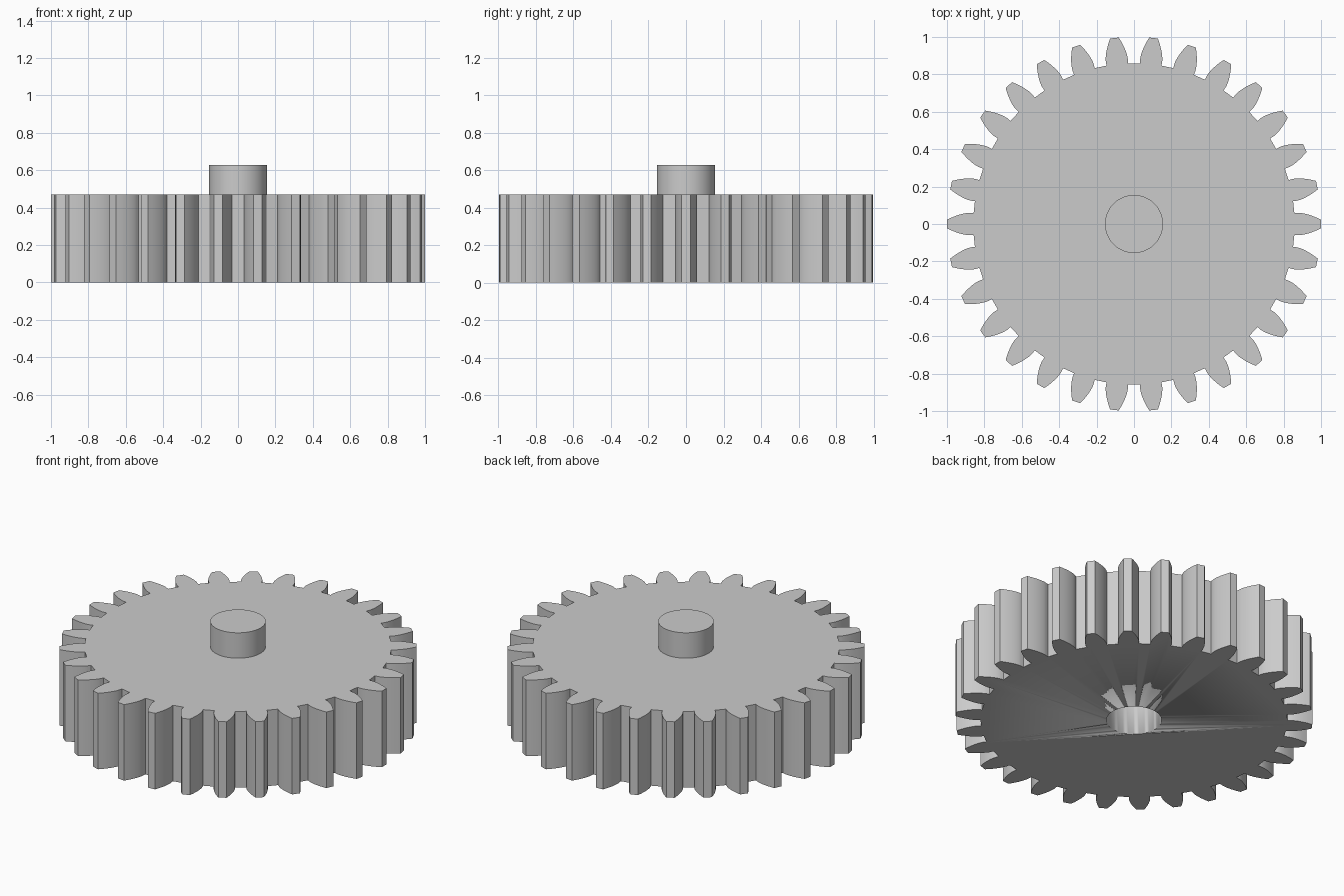
import bpy
import bmesh
from math import acos, cos, pi, radians, sin, sqrt, tan

# Remove the default cube
if "Cube" in bpy.data.objects:
    bpy.data.objects.remove(bpy.data.objects["Cube"], do_unlink=True)

# Gear proportions
TEETH = 30
TIP = 1.0
MODULE = 2 * TIP / (TEETH + 2)
PITCH = MODULE * TEETH / 2
ROOT = PITCH - 1.25 * MODULE
PRESSURE = radians(20)
BASE = PITCH * cos(PRESSURE)
THICK = 0.47
PEG_R = 0.155
PEG_TOP = 0.627
HOLE_DEPTH = 0.31
FLANK_STEPS = 8
SIDES = 64

grey = bpy.data.materials.new("plain grey")
grey.use_nodes = True
colour = (0.6, 0.6, 0.6, 1)
grey.diffuse_color = colour
grey.node_tree.nodes["Principled BSDF"].inputs["Base Color"].default_value = colour


def involute(angle):
    return tan(angle) - angle


def flank():
    """Polar points (radius, half angle) from the tooth root to its tip."""
    half_base = pi / (2 * TEETH) + involute(PRESSURE)
    points = [(ROOT, half_base)]
    for i in range(FLANK_STEPS + 1):
        r = BASE + (TIP - BASE) * (i / FLANK_STEPS) ** 1.5
        points.append((r, half_base - involute(acos(min(1, BASE / r)))))
    return points


def gear_outline():
    side = flank()
    tooth = [(r, -a) for r, a in side] + [(r, a) for r, a in reversed(side)]
    outline = []
    for k in range(TEETH):
        turn = 2 * pi * k / TEETH
        outline += [(r * cos(turn + a), r * sin(turn + a)) for r, a in tooth]
    return outline


def circle(radius):
    return [(radius * cos(2 * pi * i / SIDES), radius * sin(2 * pi * i / SIDES))
            for i in range(SIDES)]


def prism(name, outline, z0, z1):
    """Extrude a closed outline straight up from z0 to z1."""
    bm = bmesh.new()
    low = bm.faces.new([bm.verts.new((x, y, z0)) for x, y in outline])
    high = bmesh.ops.extrude_face_region(bm, geom=[low], use_keep_orig=True)["geom"]
    verts = [g for g in high if isinstance(g, bmesh.types.BMVert)]
    bmesh.ops.translate(bm, verts=verts, vec=(0, 0, z1 - z0))
    bmesh.ops.recalc_face_normals(bm, faces=bm.faces)
    mesh = bpy.data.meshes.new(name)
    bm.to_mesh(mesh)
    bm.free()
    mesh.materials.append(grey)
    obj = bpy.data.objects.new(name, mesh)
    bpy.context.collection.objects.link(obj)
    return obj


# Toothed wheel and the peg on top of it
wheel = prism("gear_wheel", gear_outline(), 0, THICK)
peg = prism("top_peg", circle(PEG_R), THICK, PEG_TOP)

# Blind socket in the underside
cutter = prism("socket_cutter", circle(PEG_R), -0.1, HOLE_DEPTH)
cutter.hide_render = True
cutter.hide_viewport = True
socket = wheel.modifiers.new("socket", 'BOOLEAN')
socket.operation = 'DIFFERENCE'
socket.solver = 'EXACT'
socket.object = cutter

# Smooth curved walls, sharp edges
for obj in (wheel, peg, cutter):
    for face in obj.data.polygons:
        face.use_smooth = abs(face.normal.z) < 0.5
    obj.data.set_sharp_from_angle(angle=radians(30))
